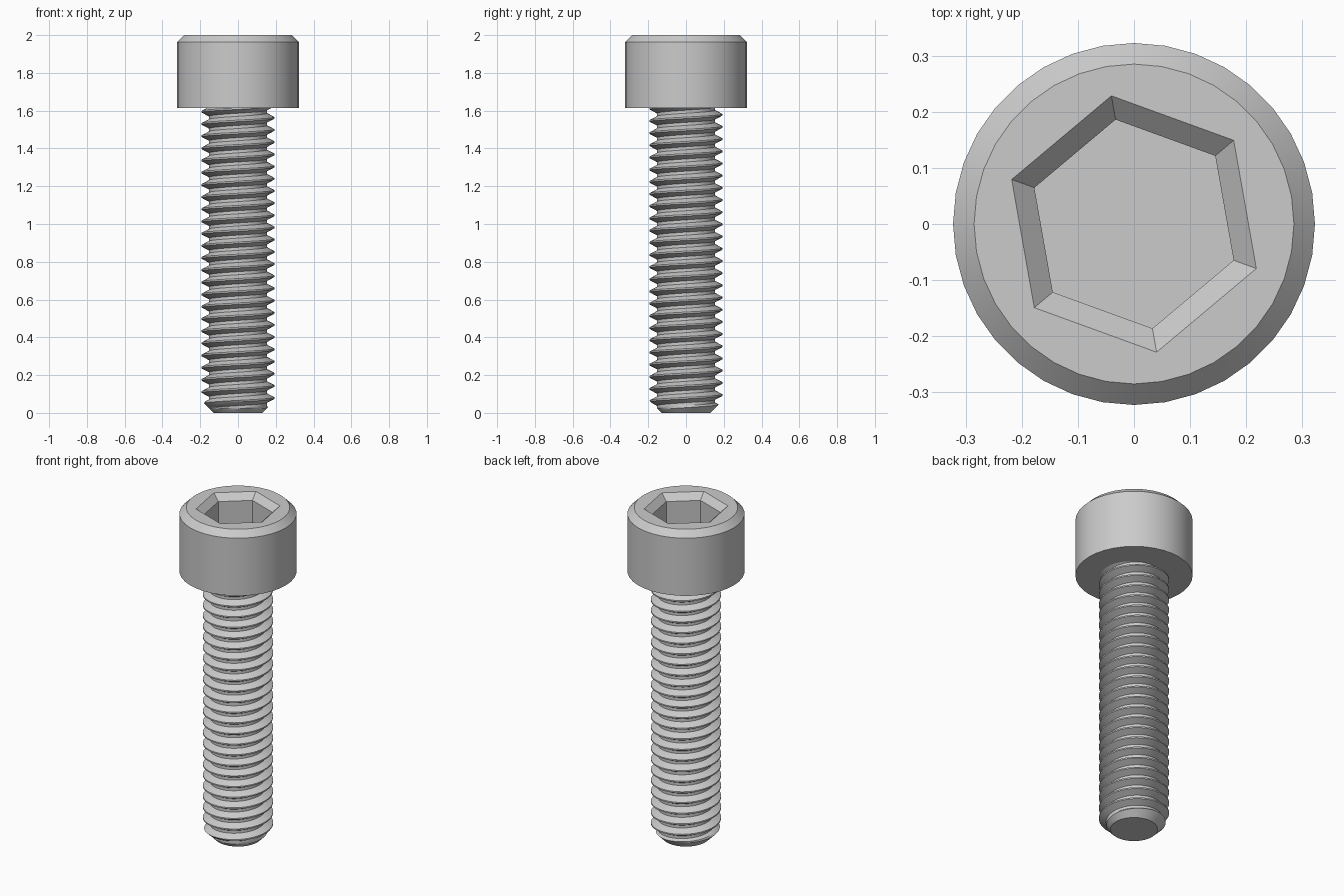
import bpy
import bmesh
from math import sin, cos, pi, radians

cube = bpy.data.objects.get("Cube")
if cube:
    bpy.data.objects.remove(cube, do_unlink=True)

steel = bpy.data.materials.new("light_grey_steel")
steel.use_nodes = True
colour = (0.6, 0.6, 0.6, 1.0)
steel.diffuse_color = colour
steel.node_tree.nodes["Principled BSDF"].inputs["Base Color"].default_value = colour

MM = 2 / 31                 # one millimetre of a 31 mm long screw
HEAD_Z = 25 * MM            # underside of the head
TURN = radians(-20)         # rotation of the hex socket


def finish(bm, name):
    bmesh.ops.remove_doubles(bm, verts=bm.verts, dist=1e-5)
    bmesh.ops.recalc_face_normals(bm, faces=bm.faces)
    mesh = bpy.data.meshes.new(name)
    bm.to_mesh(mesh)
    bm.free()
    mesh.materials.append(steel)
    obj = bpy.data.objects.new(name, mesh)
    bpy.context.collection.objects.link(obj)
    bpy.ops.object.select_all(action="DESELECT")
    obj.select_set(True)
    bpy.context.view_layer.objects.active = obj
    bpy.ops.object.shade_smooth_by_angle(angle=radians(25))
    return obj


def ring(bm, radius, z, count):
    return [bm.verts.new((radius * cos(TURN + 2 * pi * i / count),
                          radius * sin(TURN + 2 * pi * i / count), z))
            for i in range(count)]


def bridge(bm, low, high):
    n = len(low)
    for i in range(n):
        j = (i + 1) % n
        bm.faces.new((low[i], low[j], high[j], high[i]))


# Head: chamfered cylinder with a countersunk hex socket
bm = bmesh.new()
outer = [ring(bm, r, z, 36) for r, z in
         ((0.3225, HEAD_Z), (0.3225, 1.963), (0.285, 2.0))]
socket = [ring(bm, r, z, 6) for r, z in
          ((0.232, 2.0), (0.189, 1.963), (0.189, 1.8))]
bm.faces.new(outer[0])
bm.faces.new(socket[2])
for rings in (outer, socket):
    for low, high in zip(rings, rings[1:]):
        bridge(bm, low, high)
for i in range(6):          # flat rim between the round edge and the hexagon
    arc = [outer[2][(6 * i + k) % 36] for k in range(7)]
    bm.faces.new(arc + [socket[0][(i + 1) % 6], socket[0][i]])
finish(bm, "socket_head")

# Shank: right-hand helical thread, cut by a cone at the tip
PITCH = MM
CREST, ROOT, TIP = 0.193, 0.154, 0.13
PHASE = 0.0138              # crest height on the +x side
SEGMENTS = 48
MID = (CREST + ROOT) / 2
PROFILE = ((-1 / 16, CREST), (1 / 16, CREST), (7 / 32, MID), (3 / 8, ROOT),
           (1 / 2, ROOT), (5 / 8, ROOT), (25 / 32, MID))


def thread_point(angle, z, radius):
    if z <= 0:
        z, radius = 0, TIP
    elif z > HEAD_Z + 0.03:
        z, radius = HEAD_Z + 0.03, ROOT
    radius = min(radius, TIP + z)
    return radius * cos(angle), radius * sin(angle), z


bm = bmesh.new()
columns = []
for s in range(SEGMENTS + 1):
    turn = s / SEGMENTS
    columns.append([bm.verts.new(thread_point(2 * pi * turn,
                                              PHASE + PITCH * (k + f + turn), r))
                    for k in range(-3, 28) for f, r in PROFILE])
for a, b in zip(columns, columns[1:]):
    for k in range(len(a) - 1):
        bm.faces.new((a[k], b[k], b[k + 1], a[k + 1]))
# Flat end of the tip
bm.faces.new([bm.verts.new(thread_point(2 * pi * s / SEGMENTS, 0, TIP))
              for s in range(SEGMENTS)])
finish(bm, "threaded_shank")
